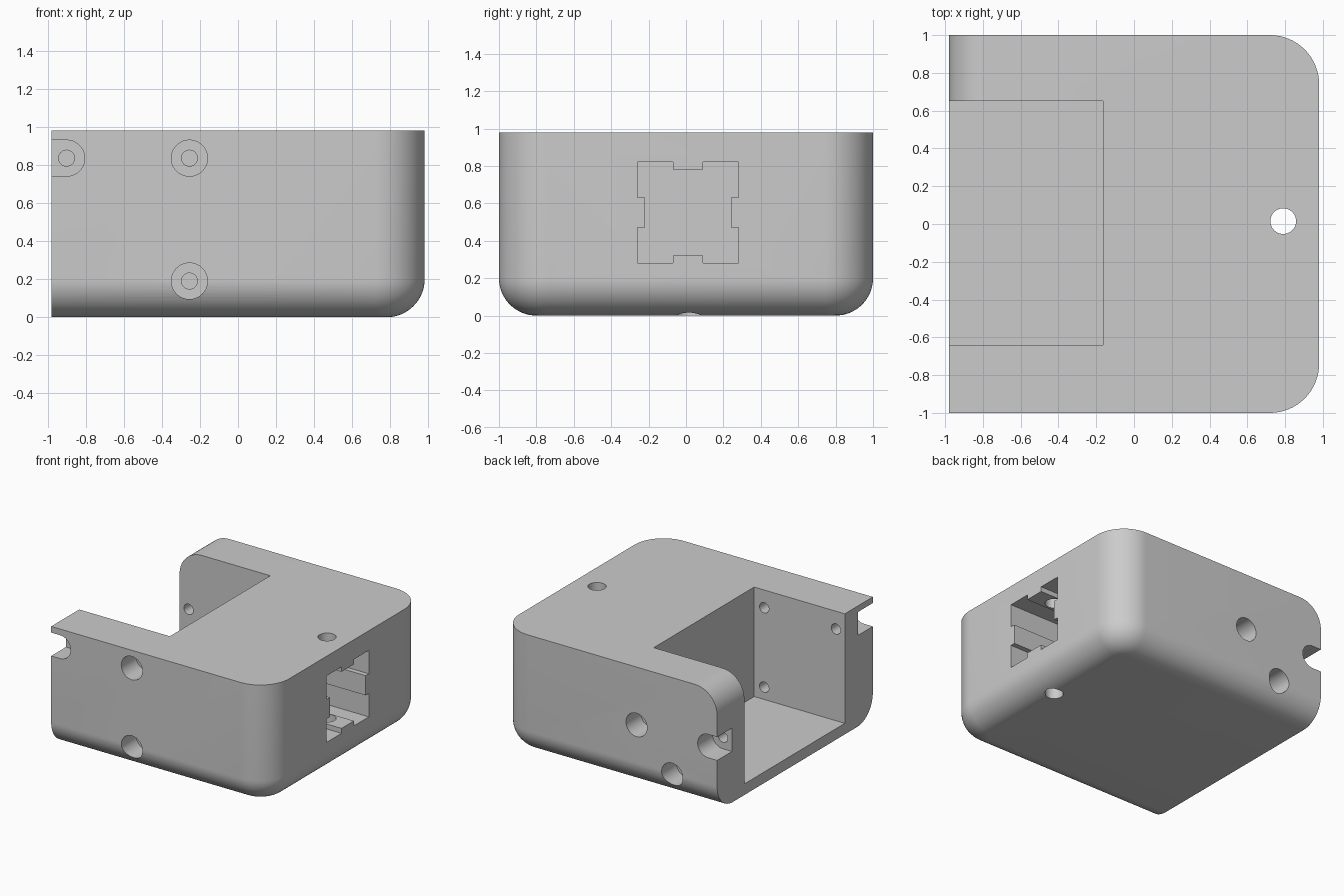
import bpy, bmesh, math
from mathutils import Vector

default = bpy.data.objects.get("Cube")
if default:
    bpy.data.objects.remove(default, do_unlink=True)

HX, HY, TOP = 0.98, 1.0, 0.98      # half width, half depth, height
CORNER, BELLY = 0.26, 0.2          # upright corner and lower edge radii

grey = bpy.data.materials.new("light grey")
grey.diffuse_color = (0.6, 0.6, 0.6, 1)
grey.use_nodes = True
grey.node_tree.nodes["Principled BSDF"].inputs["Base Color"].default_value = (0.6, 0.6, 0.6, 1)


def arc(cx, cy, r, start, end, n=16):
    """Points on an arc, angles in degrees."""
    angles = [math.radians(start + (end - start) * i / n) for i in range(n + 1)]
    return [(cx + r * math.cos(a), cy + r * math.sin(a)) for a in angles]


def loft(name, rings):
    """Closed skin through rings that have equal point counts."""
    bm = bmesh.new()
    loops = [[bm.verts.new(p) for p in ring] for ring in rings]
    n = len(loops[0])
    for low, high in zip(loops, loops[1:]):
        for i in range(n):
            j = (i + 1) % n
            bm.faces.new((low[i], low[j], high[j], high[i]))
    bm.faces.new(loops[0][::-1])
    bm.faces.new(loops[-1])
    bmesh.ops.recalc_face_normals(bm, faces=bm.faces)
    mesh = bpy.data.meshes.new(name)
    bm.to_mesh(mesh)
    bm.free()
    obj = bpy.data.objects.new(name, mesh)
    bpy.context.collection.objects.link(obj)
    mesh.materials.append(grey)
    return obj


def prism(name, axis, outline, start, end):
    """Outline pushed along an axis; it lies in the other two axes."""
    def place(p, w):
        values = list(p)
        values.insert("xyz".index(axis), w)
        return Vector(values)
    return loft(name, [[place(p, w) for p in outline] for w in (start, end)])


def rect(x0, y0, x1, y1):
    return [(x0, y0), (x1, y0), (x1, y1), (x0, y1)]


def circle(cx, cy, r):
    return arc(cx, cy, r, 0, 360, 40)[:-1]


# Body: rounded plan on the right, rolled lower edge, square left end
def plan(inset, z):
    r, x, y = CORNER - inset, HX - CORNER, HY - CORNER
    outline = [(-HX, -HY + inset)] + arc(x, -y, r, -90, 0) + arc(x, y, r, 0, 90)
    outline.append((-HX, HY - inset))
    return [Vector((px, py, z)) for px, py in outline]


roll = [math.radians(90 * i / 16) for i in range(17)]
rings = [plan(BELLY * (1 - math.sin(a)), BELLY * (1 - math.cos(a))) for a in roll]
body = loft("housing_body", rings + [plan(0, TOP)])

# Open pocket on the left side
cutters = [prism("pocket_cutter", "z", rect(-1.2, -0.64, -0.165, 0.65), 0.09, 1.2)]

# Rounded upper end of the rear arm
round_end = arc(-HX + BELLY, TOP - BELLY, BELLY, 180, 90)
round_end += [(-HX + BELLY, 1.2), (-1.2, 1.2), (-1.2, TOP - BELLY)]
cutters.append(prism("arm_end_cutter", "y", round_end, 0.5, 1.2))

# Counterbored screw holes through both arms; the outermost opens at the end
front_holes = [(-0.255, 0.835), (-0.255, 0.19), (-0.9, 0.835)]
rear_holes = [(-0.255, 0.51), (-0.575, 0.19), (-0.9, 0.51)]
for side, holes in ((-1, front_holes), (1, rear_holes)):
    for x, z in holes:
        bore = circle(x, z, 0.095)
        if x < -0.8:
            bore = arc(x, z, 0.095, -90, 90, 20) + [(-1.2, z + 0.095), (-1.2, z - 0.095)]
        cutters.append(prism("bore_cutter", "y", bore, side * 0.81, side * 1.2))
        cutters.append(prism("screw_cutter", "y", circle(x, z, 0.042), side * 0.5, side * 0.9))

# Notched square socket on the right side
quarter = [(0.27, -0.27), (0.27, -0.08), (0.23, -0.08), (0.23, 0.08), (0.27, 0.08)]
socket = []
for turn in range(4):
    socket += [(0.01 + u, 0.55 + v) for u, v in quarter]
    quarter = [(-v, u) for u, v in quarter]
cutters.append(prism("socket_cutter", "x", socket, 0.48, 1.2))

# Upright hole from top to bottom
cutters.append(prism("upright_hole_cutter", "z", circle(0.79, 0.015, 0.068), -0.2, 1.2))

for cutter in cutters:
    cutter.hide_render = True
    cut = body.modifiers.new(cutter.name, "BOOLEAN")
    cut.operation, cut.solver, cut.object = "DIFFERENCE", "EXACT", cutter

# Bake the cuts, drop the cutters, then smooth the curved faces
bpy.context.view_layer.update()
evaluated = body.evaluated_get(bpy.context.evaluated_depsgraph_get())
finished = bpy.data.meshes.new_from_object(evaluated)
body.modifiers.clear()
body.data = finished
for cutter in cutters:
    bpy.data.objects.remove(cutter, do_unlink=True)

bpy.ops.object.select_all(action="DESELECT")
bpy.context.view_layer.objects.active = body
body.select_set(True)
bpy.ops.object.shade_smooth_by_angle(angle=math.radians(30))
